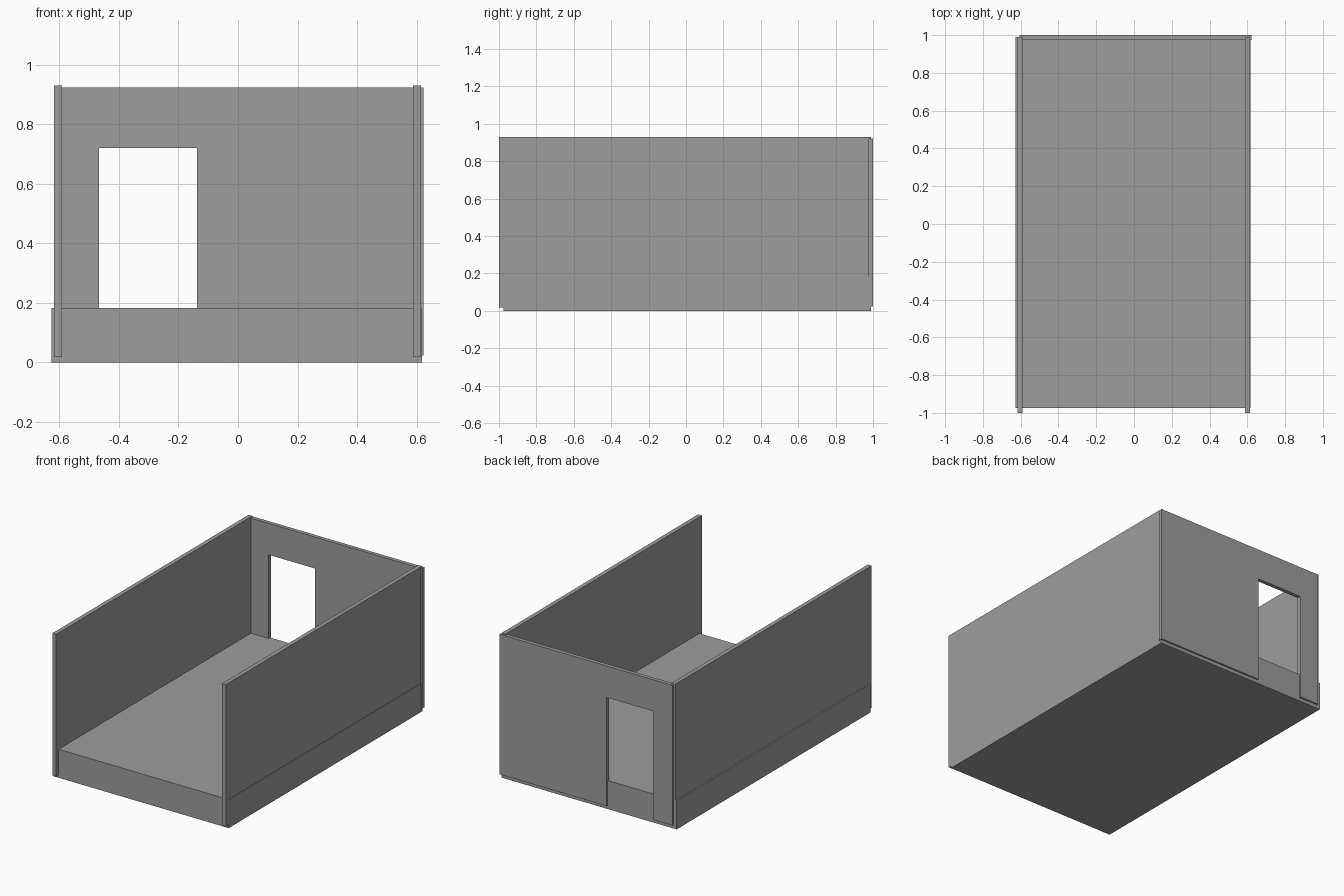
import bpy
import bmesh

cube = bpy.data.objects.get("Cube")
if cube:
    bpy.data.objects.remove(cube, do_unlink=True)

# Single plain grey for the whole shell
grey = bpy.data.materials.new("concrete grey")
grey.use_nodes = True
colour = (0.34, 0.34, 0.34, 1)
grey.diffuse_color = colour
grey.node_tree.nodes["Principled BSDF"].inputs["Base Color"].default_value = colour


def extrude_outline(name, outline, offset):
    """Flat outline pushed along the offset vector into a solid."""
    bm = bmesh.new()
    face = bm.faces.new([bm.verts.new(p) for p in outline])
    result = bmesh.ops.extrude_face_region(bm, geom=[face], use_keep_orig=True)
    moved = [g for g in result["geom"] if isinstance(g, bmesh.types.BMVert)]
    bmesh.ops.translate(bm, verts=moved, vec=offset)
    bmesh.ops.recalc_face_normals(bm, faces=bm.faces)
    mesh = bpy.data.meshes.new(name)
    bm.to_mesh(mesh)
    bm.free()
    mesh.materials.append(grey)
    obj = bpy.data.objects.new(name, mesh)
    bpy.context.collection.objects.link(obj)
    return obj


def box(name, x, y, z):
    """Box given by its (min, max) range on each axis."""
    base = [(x[0], y[0], z[0]), (x[1], y[0], z[0]),
            (x[1], y[1], z[0]), (x[0], y[1], z[0])]
    return extrude_outline(name, base, (0, 0, z[1] - z[0]))


# Thick floor slab
box("floor_slab", (-0.627, 0.617), (-0.975, 0.990), (0, 0.183))

# Long side walls, open at the front
for name, x in (("right_wall", -0.618), ("left_wall", 0.587)):
    box(name, (x, x + 0.027), (-1.0, 0.990), (0.018, 0.930))

# Back wall with a doorway running down to its lower edge
left, right, bottom, top = -0.605, 0.623, 0.023, 0.922
door_left, door_right, door_top = -0.466, -0.137, 0.72
profile = [(left, bottom), (door_left, bottom), (door_left, door_top),
           (door_right, door_top), (door_right, bottom), (right, bottom),
           (right, top), (left, top)]
extrude_outline("back_wall", [(x, 0.975, z) for x, z in profile], (0, 0.025, 0))
